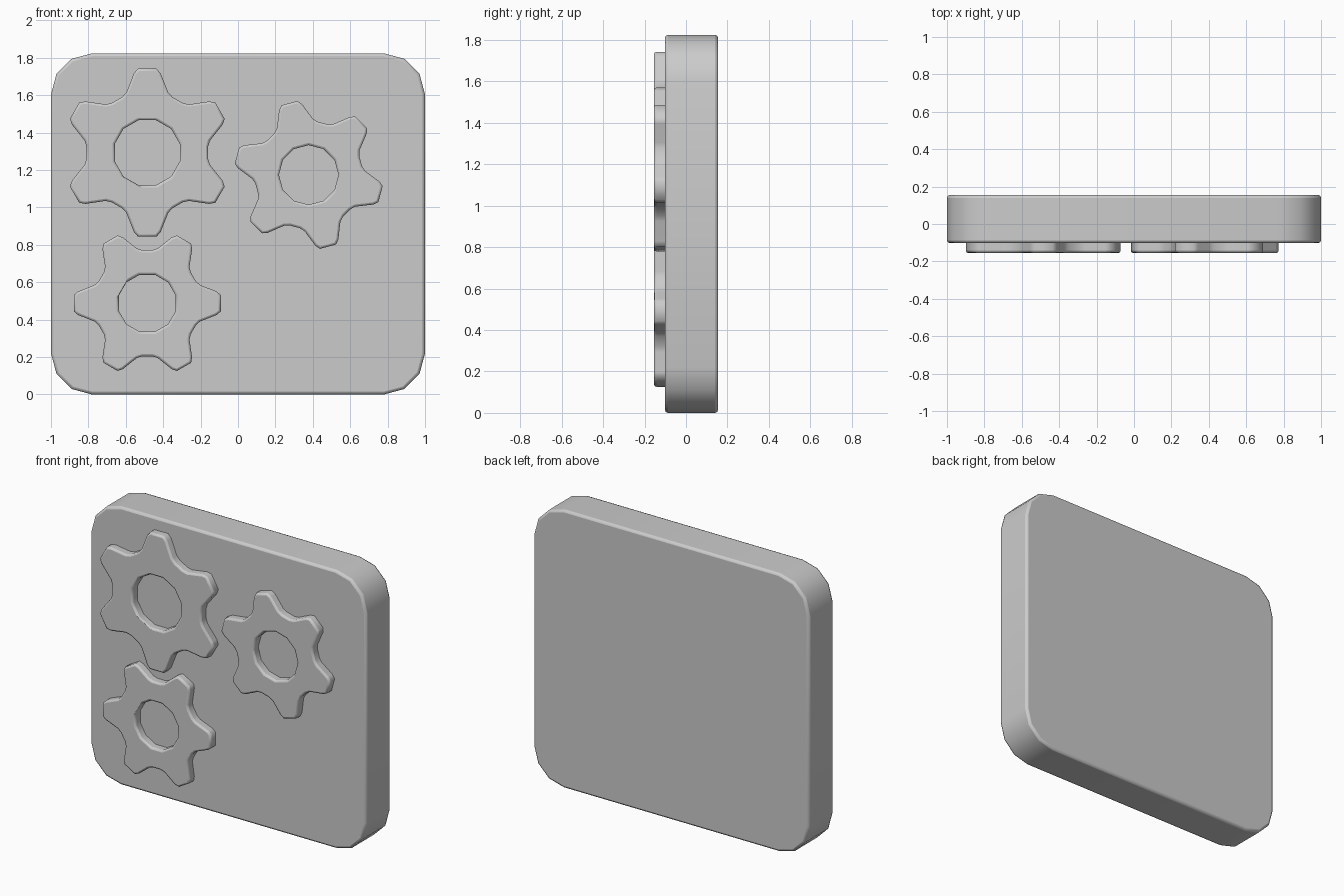
import bpy, bmesh
from math import sin, cos, pi, radians

cube = bpy.data.objects.get("Cube")
if cube:
    bpy.data.objects.remove(cube, do_unlink=True)

# One plain grey for every part
GREY = (0.6, 0.6, 0.6, 1.0)
grey = bpy.data.materials.new("plain_grey")
grey.use_nodes = True
grey.diffuse_color = GREY
grey.node_tree.nodes["Principled BSDF"].inputs["Base Color"].default_value = GREY


def slab(name, loops, front, back, bevel):
    """Extrude closed (x, z) outlines from front to back and round the rims."""
    bm = bmesh.new()
    edges = []
    for loop in loops:
        verts = [bm.verts.new((x, front, z)) for x, z in loop]
        edges += [bm.edges.new((v, verts[i - 1])) for i, v in enumerate(verts)]
    bmesh.ops.triangle_fill(bm, edges=edges, use_beauty=True, normal=(0, -1, 0))
    grown = bmesh.ops.extrude_face_region(bm, geom=bm.faces[:], use_keep_orig=True)
    moved = [g for g in grown["geom"] if isinstance(g, bmesh.types.BMVert)]
    bmesh.ops.translate(bm, verts=moved, vec=(0, back - front, 0))
    bmesh.ops.dissolve_limit(bm, angle_limit=radians(1), verts=bm.verts[:], edges=bm.edges[:])
    bmesh.ops.recalc_face_normals(bm, faces=bm.faces[:])
    mesh = bpy.data.meshes.new(name)
    bm.to_mesh(mesh)
    bm.free()
    mesh.materials.append(grey)
    obj = bpy.data.objects.new(name, mesh)
    bpy.context.collection.objects.link(obj)
    mod = obj.modifiers.new("rim", "BEVEL")
    mod.width = bevel
    mod.segments = 2
    mod.limit_method = "ANGLE"
    mod.angle_limit = radians(60)
    bpy.ops.object.select_all(action="DESELECT")
    obj.select_set(True)
    bpy.context.view_layer.objects.active = obj
    bpy.ops.object.shade_smooth_by_angle(angle=radians(50))
    return obj


# Backing plate with three-segment rounded corners
HALF_X, HALF_Z, RADIUS = 1.0, 0.912, 0.22
outline = []
for corner, (sx, sz) in enumerate([(1, 1), (-1, 1), (-1, -1), (1, -1)]):
    for step in range(4):
        a = corner * pi / 2 + step * pi / 6
        outline.append((sx * (HALF_X - RADIUS) + RADIUS * cos(a),
                        HALF_Z + sz * (HALF_Z - RADIUS) + RADIUS * sin(a)))
slab("backing_plate", [outline], -0.102, 0.155, 0.015)

# Half a tooth: (sideways, outward) from valley to tip, mirrored for the other half
HALF_TOOTH = [(0.135, 0.297), (0.112, 0.322), (0.072, 0.423), (0.05, 0.449)]
TOOTH = HALF_TOOTH + [(-s, r) for s, r in reversed(HALF_TOOTH)]


def gear(name, cx, cz, scale, turn):
    rim = []
    for tooth in range(6):
        a = radians(turn) + tooth * pi / 3
        rim += [(cx + scale * (r * cos(a) + s * sin(a)),
                 cz + scale * (r * sin(a) - s * cos(a))) for s, r in TOOTH]
    hole = []
    for i in range(12):
        a = radians(turn + 15) + i * pi / 6
        hole.append((cx + scale * 0.18 * cos(a), cz + scale * 0.18 * sin(a)))
    return slab(name, [rim, hole], -0.155, -0.08, 0.012)


gear("large_gear", -0.485, 1.293, 1.0, 30)
gear("lower_gear", -0.485, 0.488, 0.875, 0)
gear("side_gear", 0.378, 1.174, 0.885, 45)
